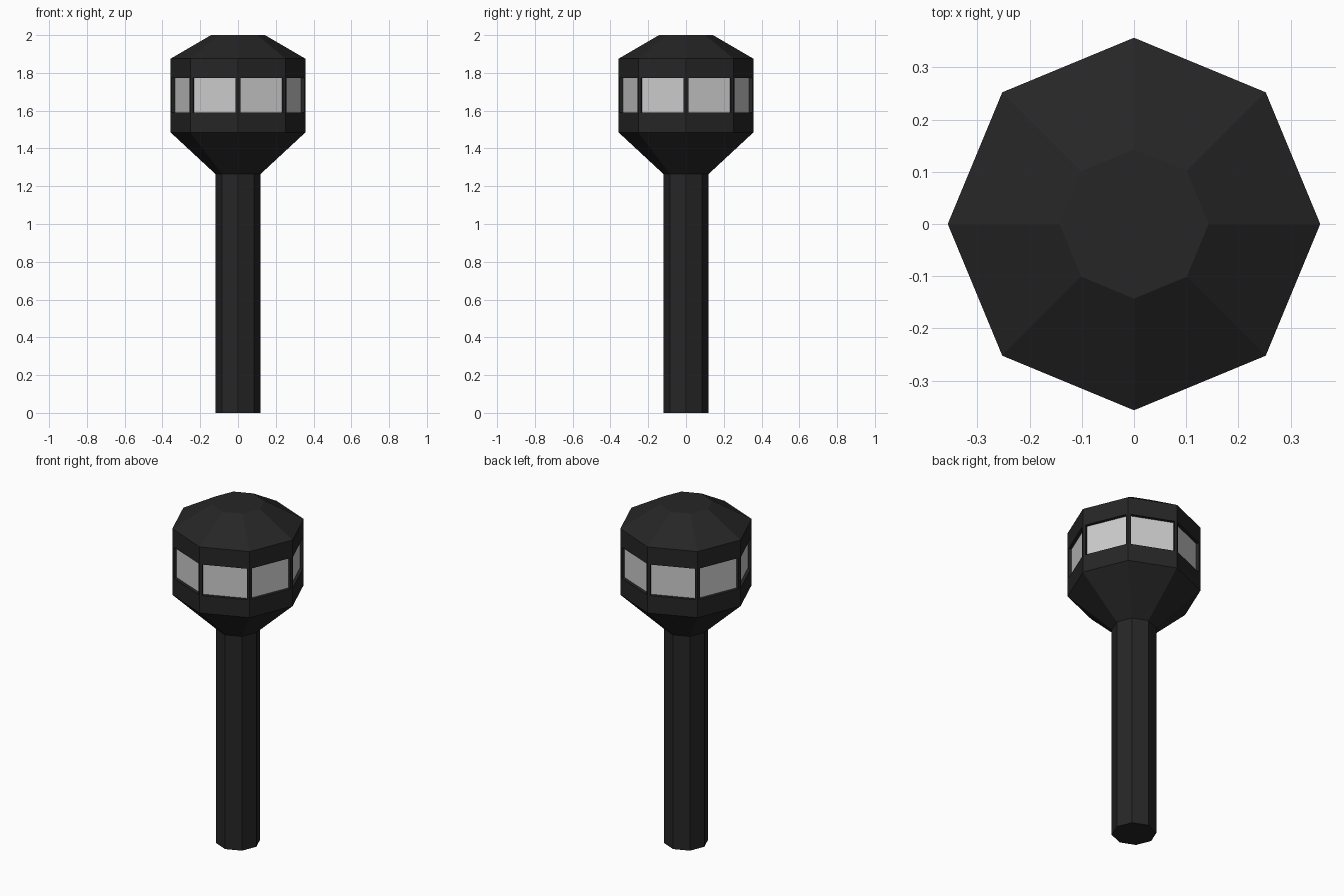
import bpy, bmesh
from math import sin, cos, pi

SIDES = 8
CABIN_RADIUS = 0.357
SHAFT_RADIUS = 0.12
SILL, LINTEL = 1.589, 1.772
RECESS = 0.018

if "Cube" in bpy.data.objects:
    bpy.data.objects.remove(bpy.data.objects["Cube"], do_unlink=True)


def make_material(name, color):
    mat = bpy.data.materials.new(name)
    mat.use_nodes = True
    mat.diffuse_color = (*color, 1)
    mat.node_tree.nodes["Principled BSDF"].inputs["Base Color"].default_value = (*color, 1)
    return mat


black = make_material("matte black", (0.019, 0.019, 0.019))
glass = make_material("pale grey glass", (0.6, 0.6, 0.6))


def stack_rings(profile, cap_bottom, cap_top):
    """Octagonal solid through (radius, height) pairs; returns mesh and bands."""
    bm = bmesh.new()
    rings = [[bm.verts.new((r * cos(2 * pi * i / SIDES), r * sin(2 * pi * i / SIDES), z))
              for i in range(SIDES)] for r, z in profile]
    bands = []
    for low, high in zip(rings, rings[1:]):
        bands.append([bm.faces.new((low[i], low[(i + 1) % SIDES],
                                    high[(i + 1) % SIDES], high[i])) for i in range(SIDES)])
    if cap_bottom:
        bm.faces.new(rings[0][::-1])
    if cap_top:
        bm.faces.new(rings[-1])
    bm.normal_update()
    return bm, bands


def finish(bm, name, materials):
    mesh = bpy.data.meshes.new(name)
    bm.to_mesh(mesh)
    bm.free()
    for mat in materials:
        mesh.materials.append(mat)
    obj = bpy.data.objects.new(name, mesh)
    bpy.context.collection.objects.link(obj)
    return obj


# Shaft
bm, _ = stack_rings([(SHAFT_RADIUS, 0), (SHAFT_RADIUS, 1.265)], True, False)
finish(bm, "shaft", [black])

# Cabin: flared underside, upright walls, sloped roof
bm, bands = stack_rings([(SHAFT_RADIUS, 1.265), (CABIN_RADIUS, 1.485),
                         (CABIN_RADIUS, 1.875), (0.143, 2.0)], False, True)

# Recessed windows, one in each wall
walls = bands[1]
bmesh.ops.inset_individual(bm, faces=walls, thickness=0.0145, use_even_offset=True)
for wall in walls:
    middle = wall.calc_center_median().z
    for v in wall.verts:
        v.co.z = LINTEL if v.co.z > middle else SILL
bm.normal_update()
panes = bmesh.ops.extrude_discrete_faces(bm, faces=walls)["faces"]
bm.normal_update()
for pane in panes:
    bmesh.ops.translate(bm, verts=pane.verts, vec=-pane.normal * RECESS)
    pane.material_index = 1
finish(bm, "cabin", [black, glass])
